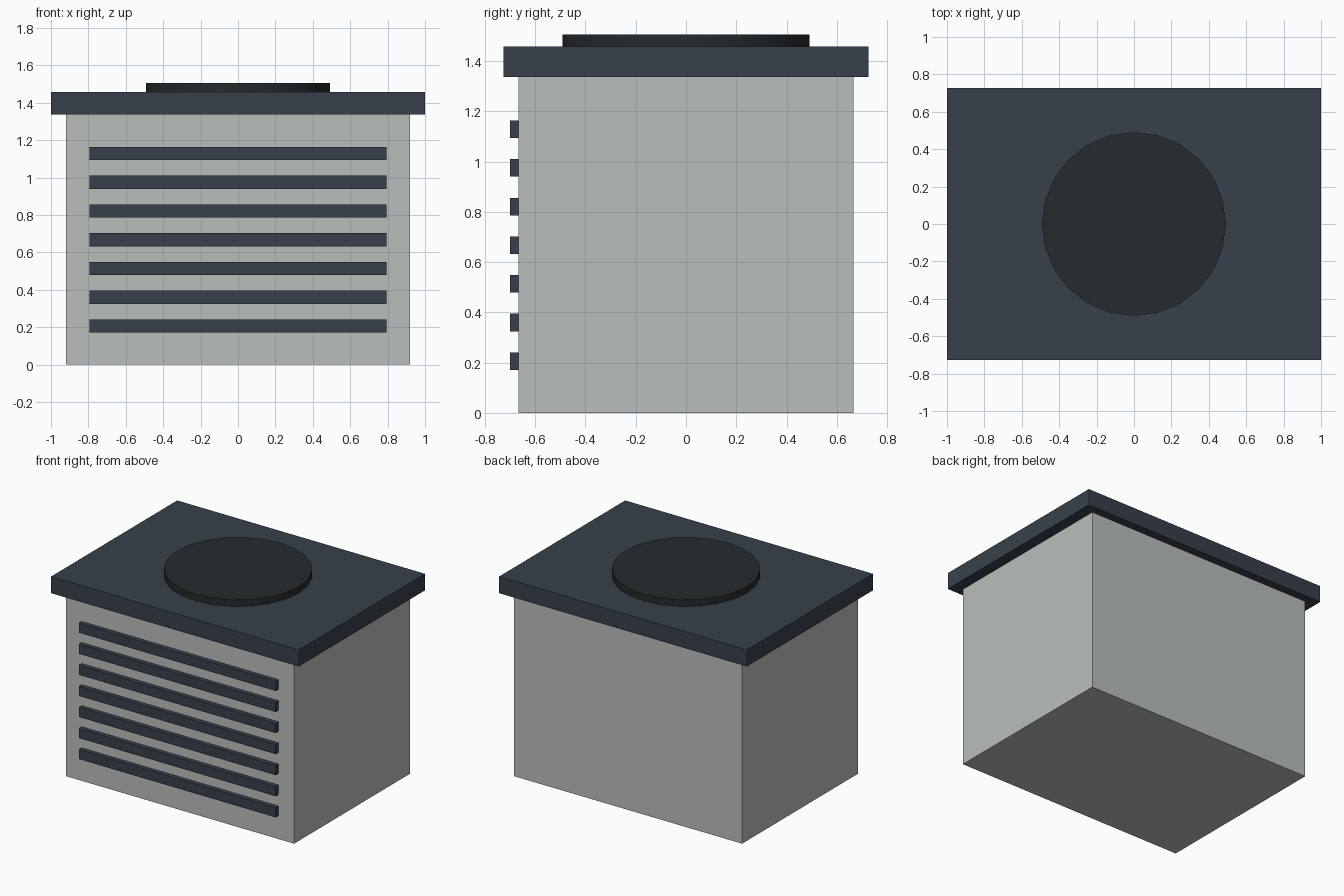
import bpy
import math

if "Cube" in bpy.data.objects:
    bpy.data.objects.remove(bpy.data.objects["Cube"])


def material(name, color):
    m = bpy.data.materials.new(name)
    m.diffuse_color = (*color, 1)
    m.use_nodes = True
    m.node_tree.nodes["Principled BSDF"].inputs["Base Color"].default_value = m.diffuse_color
    return m


def box(name, x, y, z, mat):
    """Box from (min, max) ranges on each axis."""
    centre = [(r[0] + r[1]) / 2 for r in (x, y, z)]
    bpy.ops.mesh.primitive_cube_add(size=1, location=centre)
    ob = bpy.context.object
    ob.name = name
    ob.scale = [r[1] - r[0] for r in (x, y, z)]
    bpy.ops.object.transform_apply(location=False, rotation=False, scale=True)
    ob.data.materials.append(mat)
    return ob


casing = material("casing_paint", (0.49, 0.52, 0.49))
trim = material("trim_paint", (0.04, 0.051, 0.069))
dark = material("fan_dark", (0.019, 0.024, 0.027))

# Main housing and overhanging lid
box("housing", (-0.92, 0.92), (-0.667, 0.667), (0, 1.337), casing)
box("lid", (-1, 1), (-0.727, 0.727), (1.337, 1.458), trim)

# Front louvre slats
for i in range(7):
    z = 0.206 + i * 0.1537
    box(f"louvre_slat_{i + 1}", (-0.794, 0.794), (-0.70, -0.667),
        (z - 0.035, z + 0.035), trim)

# Round fan cover on the lid
bpy.ops.mesh.primitive_cylinder_add(vertices=24, radius=0.491, depth=0.048,
                                    location=(0, 0, 1.482))
fan = bpy.context.object
fan.name = "fan_cover"
fan.data.materials.append(dark)
bpy.ops.object.shade_smooth_by_angle(angle=math.radians(30))
